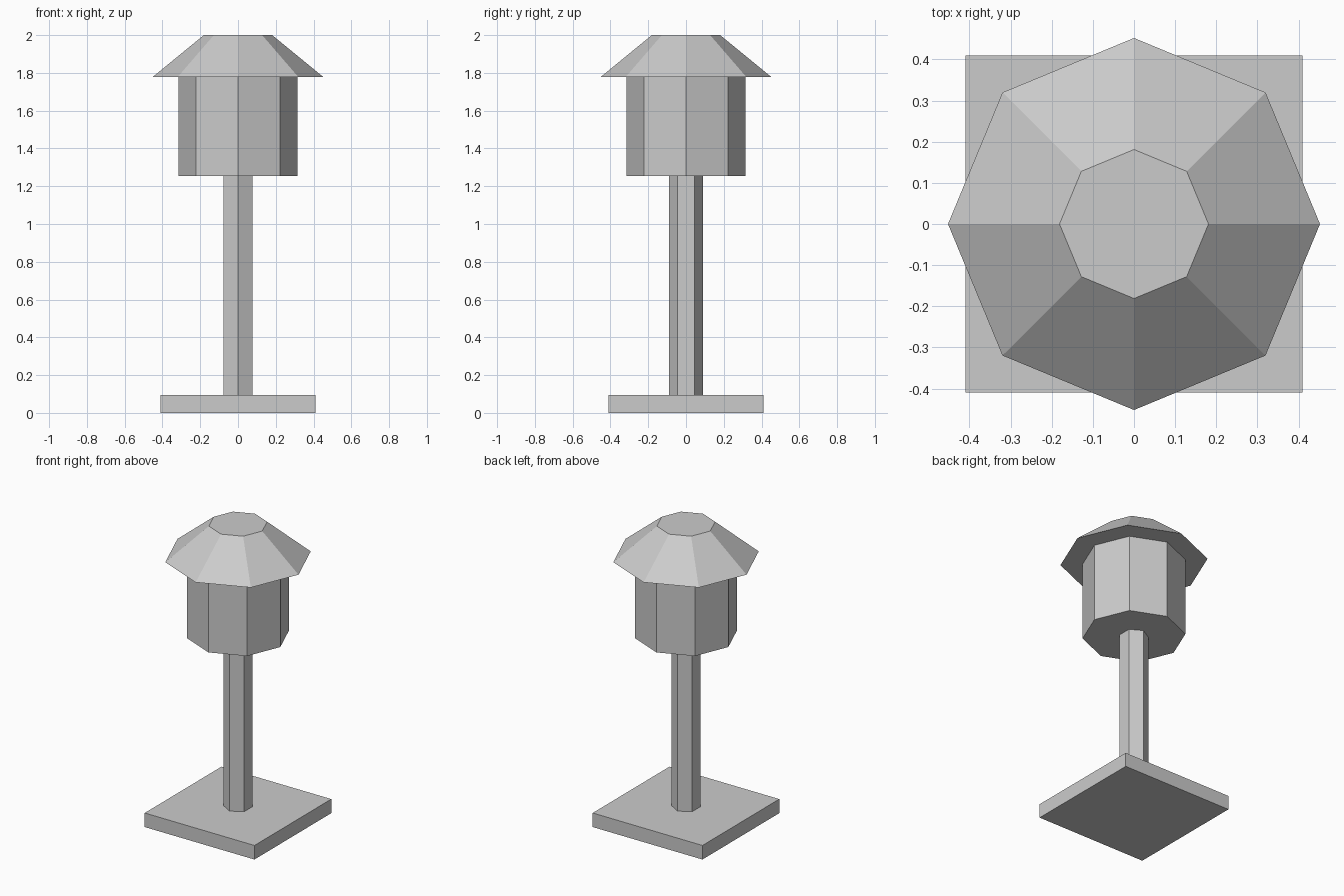
import bpy
import bmesh
from mathutils import Matrix

default_cube = bpy.data.objects.get("Cube")
if default_cube:
    bpy.data.objects.remove(default_cube, do_unlink=True)

# One plain grey for every part
GREY = (0.6, 0.6, 0.6, 1.0)
grey = bpy.data.materials.new("light_grey")
grey.use_nodes = True
grey.diffuse_color = GREY
grey.node_tree.nodes["Principled BSDF"].inputs["Base Color"].default_value = GREY


def finish(name, bm):
    mesh = bpy.data.meshes.new(name)
    bm.to_mesh(mesh)
    bm.free()
    mesh.materials.append(grey)
    obj = bpy.data.objects.new(name, mesh)
    bpy.context.collection.objects.link(obj)
    return obj


def prism(name, sides, bottom_radius, top_radius, z0, z1):
    """Flat-sided upright prism or frustum with a corner on the y axis."""
    bm = bmesh.new()
    bmesh.ops.create_cone(
        bm, cap_ends=True, segments=sides,
        radius1=bottom_radius, radius2=top_radius, depth=z1 - z0,
        matrix=Matrix.Translation((0, 0, (z0 + z1) / 2)))
    return finish(name, bm)


def slab(name, width, height):
    """Square plate resting on the ground."""
    bm = bmesh.new()
    bmesh.ops.create_cube(
        bm, size=1,
        matrix=Matrix.Translation((0, 0, height / 2))
        @ Matrix.Diagonal((width, width, height, 1)))
    return finish(name, bm)


# Heights where the parts meet
BASE_TOP, HEAD_BOTTOM, HEAD_TOP, ROOF_TOP = 0.095, 1.253, 1.778, 2.0

slab("base_plate", 0.82, BASE_TOP)
prism("post", 6, 0.09, 0.09, BASE_TOP, HEAD_BOTTOM)
prism("lamp_head", 8, 0.316, 0.316, HEAD_BOTTOM, HEAD_TOP)
prism("roof", 8, 0.452, 0.181, HEAD_TOP, ROOF_TOP)
